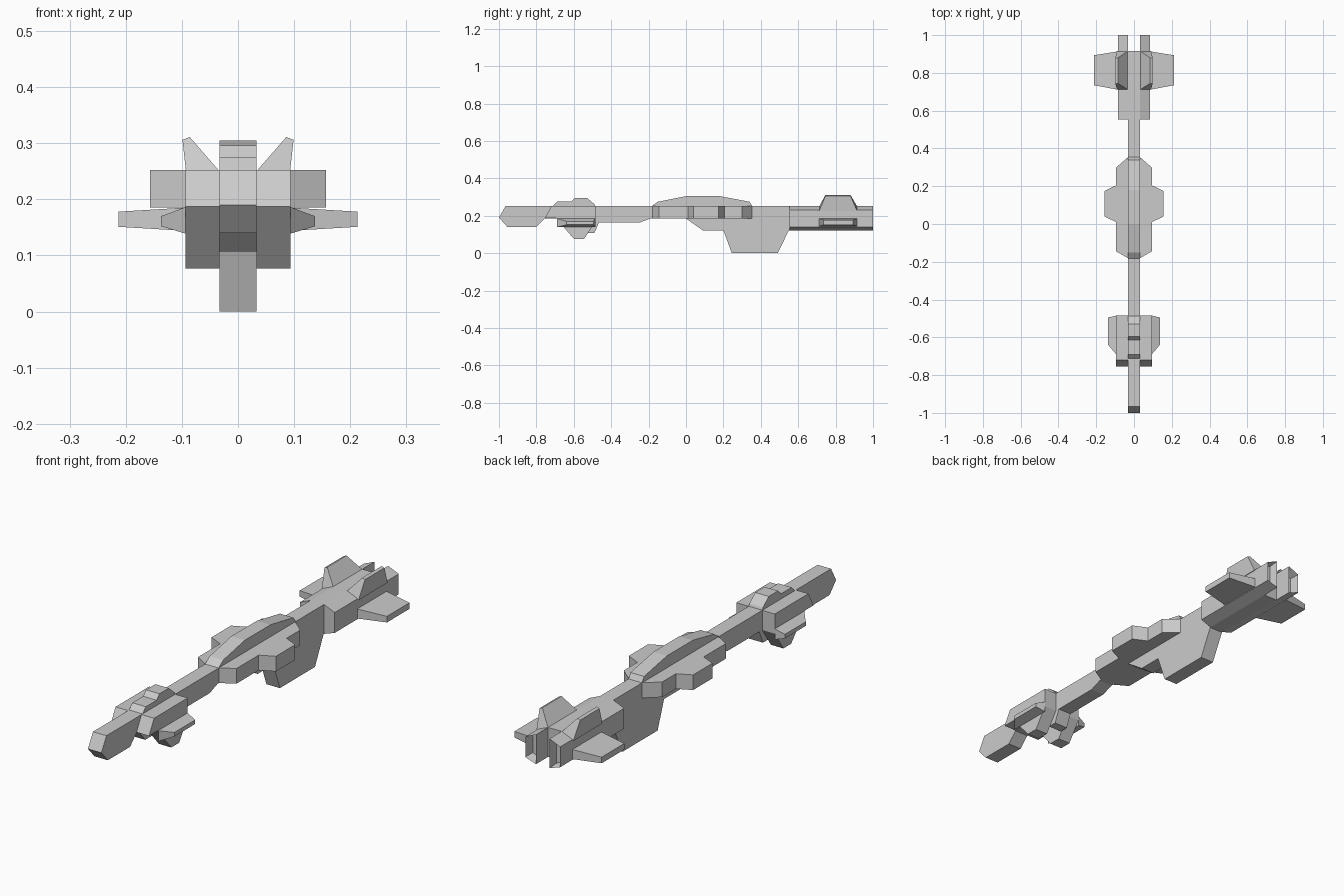
import bpy, bmesh

if "Cube" in bpy.data.objects:
    bpy.data.objects.remove(bpy.data.objects["Cube"])

H = 0.033  # half width of the central spine


def loft(name, ring_a, ring_b, mirror=False, recess=None):
    """Solid between two matching rings of points, optionally mirrored across x."""
    bm = bmesh.new()
    a = [bm.verts.new(p) for p in ring_a]
    b = [bm.verts.new(p) for p in ring_b]
    n = len(a)
    for i in range(n):
        j = (i + 1) % n
        bm.faces.new((a[i], a[j], b[j], b[i]))
    bm.faces.new(a[::-1])
    cap = bm.faces.new(b)
    bmesh.ops.recalc_face_normals(bm, faces=bm.faces[:])
    if recess:
        bmesh.ops.inset_region(bm, faces=[cap], thickness=recess[0])
        bmesh.ops.translate(bm, verts=cap.verts[:], vec=(0, -recess[1], 0))
    mesh = bpy.data.meshes.new(name)
    bm.to_mesh(mesh)
    bm.free()
    ob = bpy.data.objects.new(name, mesh)
    bpy.context.collection.objects.link(ob)
    if mirror:
        mod = ob.modifiers.new("Mirror", 'MIRROR')
        mod.use_mirror_merge = False
    return ob


def side_profile(name, yz, x0, x1, mirror=False):
    """Side outline (y, z) extruded across x."""
    return loft(name, [(x0, y, z) for y, z in yz], [(x1, y, z) for y, z in yz], mirror)


def fin(name, base, tip, mirror=True):
    """Tapered horizontal fin; each end is (x, y0, y1, z0, z1)."""
    def ring(s):
        x, y0, y1, z0, z1 = s
        return [(x, y0, z0), (x, y1, z0), (x, y1, z1), (x, y0, z1)]
    return loft(name, ring(base), ring(tip), mirror)


# Central spine with nose, front chin and deep rear keel
side_profile("spine", [
    (-0.965, 0.252), (-1.0, 0.19), (-0.955, 0.14), (-0.80, 0.14), (-0.755, 0.185),
    (-0.62, 0.185), (-0.53, 0.107), (-0.49, 0.107), (-0.465, 0.165), (-0.245, 0.165),
    (-0.19, 0.185), (0.0, 0.185), (0.09, 0.122), (0.20, 0.122), (0.245, 0.0),
    (0.49, 0.0), (0.55, 0.122), (0.915, 0.122), (0.915, 0.252)], -H, H)

# Raised ridges on the spine
side_profile("middle_ridge", [
    (-0.185, 0.25), (-0.15, 0.275), (0.0, 0.305), (0.18, 0.305),
    (0.34, 0.275), (0.355, 0.25)], -H, H)
side_profile("front_ridge", [
    (-0.715, 0.25), (-0.69, 0.275), (-0.615, 0.275), (-0.595, 0.296),
    (-0.53, 0.296), (-0.49, 0.262), (-0.485, 0.25)], -H, H)

# Front side pods and their small fins
side_profile("front_pod", [
    (-0.755, 0.187), (-0.72, 0.252), (-0.485, 0.252), (-0.485, 0.165),
    (-0.545, 0.077), (-0.60, 0.077), (-0.695, 0.187)], H, 0.094, True)
fin("front_fin", (0.094, -0.69, -0.485, 0.139, 0.186),
    (0.137, -0.64, -0.495, 0.152, 0.17))

# Wide middle deck, outlined from above
deck = [(0.03, 0.355), (0.094, 0.30), (0.094, 0.205), (0.157, 0.175),
        (0.157, 0.04), (0.094, 0.01), (0.094, -0.145), (0.03, -0.182)]
deck += [(-x, y) for x, y in reversed(deck)]
loft("middle_deck", [(x, y, 0.185) for x, y in deck], [(x, y, 0.252) for x, y in deck])

# Twin rear engines with recessed exhausts
section = [(H, 0.122), (0.085, 0.14), (0.085, 0.23), (H, 0.252)]
loft("engine", [(x, 0.553, z) for x, z in section],
     [(x, 1.0, z) for x, z in section], True, recess=(0.011, 0.04))

# Rear wings
fin("rear_wing", (0.08, 0.71, 0.915, 0.143, 0.186), (0.213, 0.735, 0.893, 0.151, 0.178))

# Splayed upper tail fins
loft("tail_fin",
     [(H, 0.712, 0.25), (H, 0.915, 0.25), (0.09, 0.915, 0.225), (0.09, 0.712, 0.225)],
     [(0.086, 0.745, 0.311), (0.086, 0.88, 0.311), (0.099, 0.88, 0.306), (0.099, 0.745, 0.306)],
     True)
